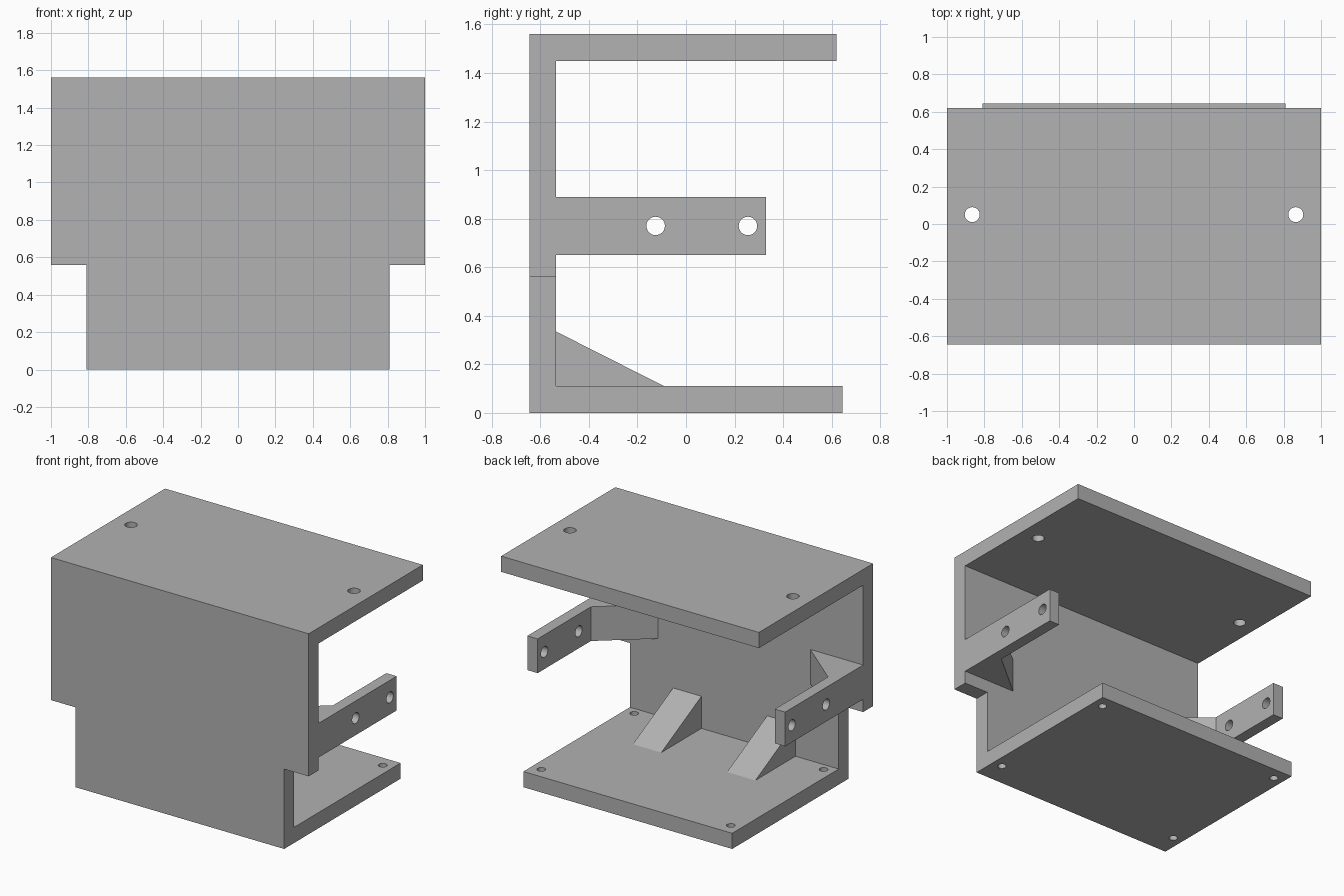
import bpy
import bmesh
from math import pi, radians
from mathutils import Matrix, Vector

cube = bpy.data.objects.get("Cube")
if cube:
    bpy.data.objects.remove(cube, do_unlink=True)

# Single plain grey material
grey = bpy.data.materials.new("plain grey")
grey.use_nodes = True
COLOUR = (0.445, 0.445, 0.445, 1)
grey.diffuse_color = COLOUR
grey.node_tree.nodes["Principled BSDF"].inputs["Base Color"].default_value = COLOUR


def add_object(name, bm):
    bmesh.ops.recalc_face_normals(bm, faces=bm.faces)
    mesh = bpy.data.meshes.new(name)
    bm.to_mesh(mesh)
    bm.free()
    mesh.materials.append(grey)
    obj = bpy.data.objects.new(name, mesh)
    bpy.context.collection.objects.link(obj)
    return obj


def prism(name, outline, axis, low, high):
    """Extrude a flat outline along x (outline in y, z) or z (outline in x, y)."""
    bm = bmesh.new()
    if axis == "x":
        points, travel = [(low, a, b) for a, b in outline], Vector((high - low, 0, 0))
    else:
        points, travel = [(a, b, low) for a, b in outline], Vector((0, 0, high - low))
    face = bm.faces.new([bm.verts.new(p) for p in points])
    moved = bmesh.ops.extrude_face_region(bm, geom=[face])["geom"]
    verts = [v for v in moved if isinstance(v, bmesh.types.BMVert)]
    bmesh.ops.translate(bm, verts=verts, vec=travel)
    return add_object(name, bm)


def drill(obj, centres, radius, axis):
    """Cut round through holes, then round their shading."""
    bm = bmesh.new()
    turn = Matrix.Rotation(pi / 2, 4, "Y") if axis == "x" else Matrix()
    for centre in centres:
        bmesh.ops.create_cone(bm, cap_ends=True, segments=32, radius1=radius,
                              radius2=radius, depth=0.3,
                              matrix=Matrix.Translation(centre) @ turn)
    cutter = add_object("hole_cutter", bm)
    cutter.hide_render = True
    cut = obj.modifiers.new("holes", "BOOLEAN")
    cut.operation = "DIFFERENCE"
    cut.solver = "EXACT"
    cut.object = cutter
    bpy.ops.object.select_all(action="DESELECT")
    bpy.context.view_layer.objects.active = obj
    obj.select_set(True)
    bpy.ops.object.modifier_apply(modifier=cut.name)
    bpy.data.objects.remove(cutter, do_unlink=True)
    bpy.ops.object.shade_smooth_by_angle(angle=radians(30))


FRONT, INNER = -0.645, -0.535      # front wall faces
TOP, STEP, THICK = 1.56, 0.56, 0.11
ROOF_BACK, BASE_BACK = 0.62, 0.645
WIDE, NARROW = 1.0, 0.81           # half widths

# Upper shell: roof plate and wide part of the front wall
roof = prism("upper_shell", [(FRONT, STEP), (INNER, STEP), (INNER, TOP - THICK),
                             (ROOF_BACK, TOP - THICK), (ROOF_BACK, TOP), (FRONT, TOP)],
             "x", -WIDE, WIDE)
drill(roof, [(s * 0.865, 0.05, TOP - THICK / 2) for s in (-1, 1)], 0.04, "z")

# Lower shell: base plate and narrow part of the front wall
base = prism("lower_shell", [(FRONT, 0), (BASE_BACK, 0), (BASE_BACK, THICK),
                             (INNER, THICK), (INNER, STEP), (FRONT, STEP)],
             "x", -NARROW, NARROW)
drill(base, [(s * 0.735, y, THICK / 2) for s in (-1, 1) for y in (-0.475, 0.553)],
      0.028, "z")

for side, label in ((1, "left"), (-1, "right")):
    # Side arm with its sloped root, drilled sideways
    plan = [(WIDE, INNER), (WIDE, 0.33), (0.92, 0.33), (0.92, -0.26), (0.59, INNER)]
    arm = prism(label + "_arm", [(side * x, y) for x, y in plan], "z", 0.65, 0.89)
    drill(arm, [(side * 0.96, y, 0.77) for y in (-0.125, 0.255)], 0.038, "x")

    # Triangular rib between the wall and the base
    prism(label + "_rib", [(INNER, THICK), (-0.09, THICK), (INNER, 0.335)],
          "x", side * 0.255, side * 0.475)
